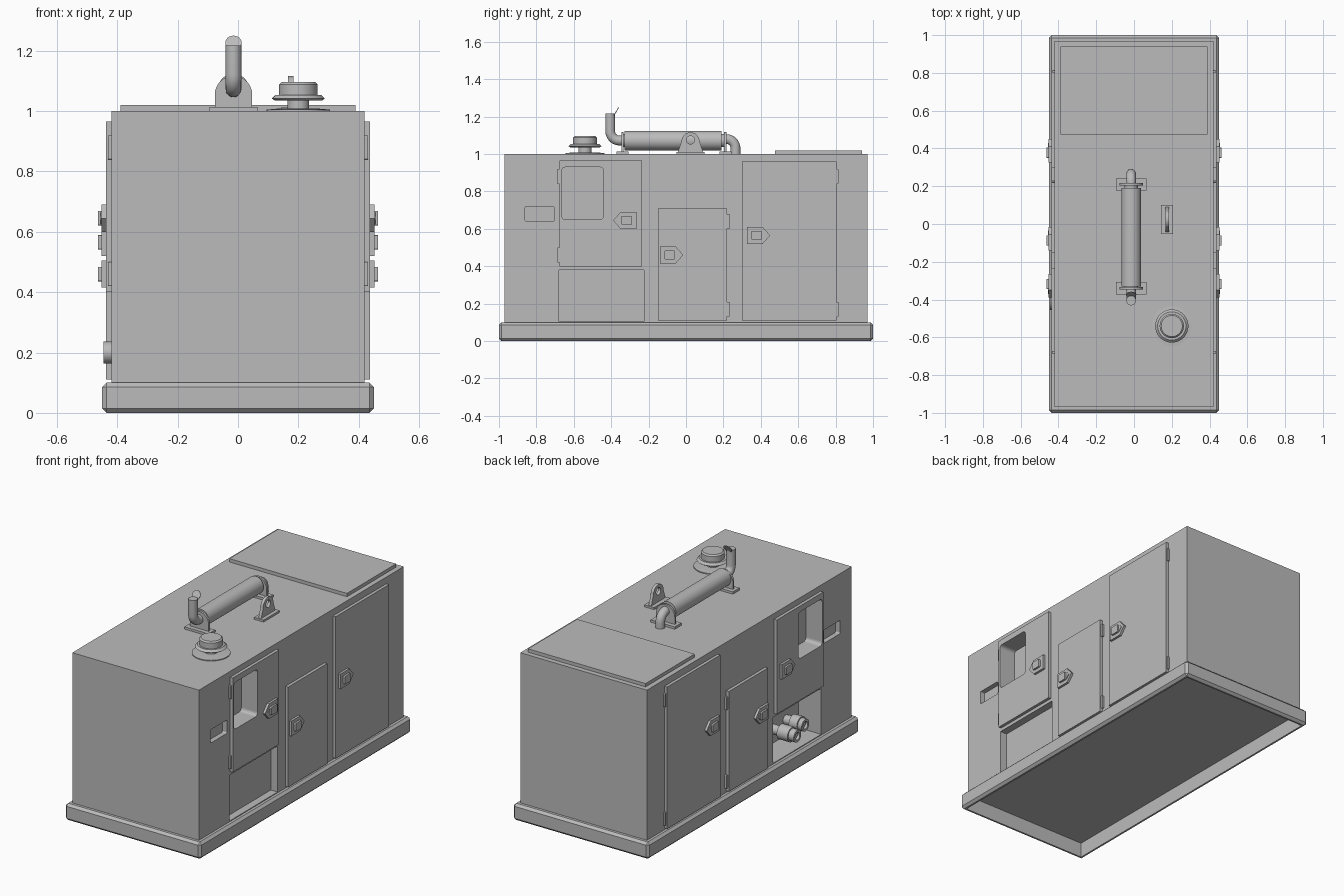
import bpy, bmesh, math
from mathutils import Vector, Matrix

old = bpy.data.objects.get("Cube")
if old:
    bpy.data.objects.remove(old)

grey = bpy.data.materials.new("plain grey")
grey.use_nodes = True
COLOUR = (0.5, 0.5, 0.5, 1)
grey.diffuse_color = COLOUR
grey.node_tree.nodes["Principled BSDF"].inputs["Base Color"].default_value = COLOUR


def finish(name, bm, smooth=False):
    bmesh.ops.recalc_face_normals(bm, faces=bm.faces)
    mesh = bpy.data.meshes.new(name)
    bm.to_mesh(mesh)
    bm.free()
    mesh.materials.append(grey)
    ob = bpy.data.objects.new(name, mesh)
    bpy.context.collection.objects.link(ob)
    if smooth:
        bpy.ops.object.select_all(action='DESELECT')
        ob.select_set(True)
        bpy.context.view_layer.objects.active = ob
        bpy.ops.object.shade_smooth_by_angle(angle=math.radians(35))
    return ob


def prism(name, outline, axis, lo, hi, smooth=False):
    """Extrude a 2D outline along an axis; outline uses the other two axes in order."""
    bm = bmesh.new()

    def place(p, d):
        c = list(p)
        c.insert("xyz".index(axis), d)
        return bm.verts.new(c)
    a = [place(p, lo) for p in outline]
    b = [place(p, hi) for p in outline]
    bm.faces.new(a)
    bm.faces.new(b)
    for i in range(len(a)):
        j = (i + 1) % len(a)
        bm.faces.new((a[i], a[j], b[j], b[i]))
    return finish(name, bm, smooth)


def rect(u0, u1, v0, v1, r=0):
    if not r:
        return [(u0, v0), (u1, v0), (u1, v1), (u0, v1)]
    pts = []
    for k, (u, v) in enumerate([(u1 - r, v1 - r), (u0 + r, v1 - r), (u0 + r, v0 + r), (u1 - r, v0 + r)]):
        for s in range(5):
            t = math.pi / 2 * (k + s / 4)
            pts.append((u + r * math.cos(t), v + r * math.sin(t)))
    return pts


def box(name, x0, x1, y0, y1, z0, z1, bevel=0):
    ob = prism(name, rect(x0, x1, y0, y1), 'z', z0, z1)
    if bevel:
        bm = bmesh.new()
        bm.from_mesh(ob.data)
        bmesh.ops.bevel(bm, geom=bm.edges[:], offset=bevel, segments=1, affect='EDGES')
        bm.to_mesh(ob.data)
        bm.free()
    return ob


def cut(target, cutter):
    mod = target.modifiers.new("cut", 'BOOLEAN')
    mod.operation = 'DIFFERENCE'
    mod.solver = 'EXACT'
    mod.object = cutter
    cutter.hide_render = True
    cutter.hide_viewport = False
    bpy.context.view_layer.objects.active = target
    bpy.ops.object.modifier_apply(modifier=mod.name)


def discard(ob):
    bpy.data.objects.remove(ob)


def lathe(name, profile, base, direction, n=32):
    """Revolve (radius, height) points about a line."""
    bm = bmesh.new()
    vs = [bm.verts.new((r, 0, h)) for r, h in profile]
    es = [bm.edges.new(p) for p in zip(vs, vs[1:])]
    bmesh.ops.spin(bm, geom=vs + es, axis=(0, 0, 1), cent=(0, 0, 0), angle=math.tau, steps=n)
    bmesh.ops.remove_doubles(bm, verts=bm.verts, dist=1e-5)
    turn = Vector((0, 0, 1)).rotation_difference(Vector(direction)).to_matrix().to_4x4()
    bm.transform(Matrix.Translation(base) @ turn)
    return finish(name, bm, True)


def pipe(name, centre, bend, radius, start, end, lead, tail):
    """Quarter bend in the yz plane with straight lead and tail, from angle start to end."""
    x, cy, cz = centre
    path = []
    sign = 1 if end > start else -1
    for i in range(9):
        t = start + (end - start) * i / 8
        path.append((Vector((x, cy + bend * math.cos(t), cz + bend * math.sin(t))),
                     Vector((0, -math.sin(t), math.cos(t))) * sign))
    path.insert(0, (path[0][0] - path[0][1] * lead, path[0][1]))
    path.append((path[-1][0] + path[-1][1] * tail, path[-1][1]))
    bm = bmesh.new()
    side = Vector((1, 0, 0))
    rings = []
    for p, d in path:
        up = d.cross(side)
        rings.append([bm.verts.new(p + radius * (side * math.cos(k * math.tau / 20) + up * math.sin(k * math.tau / 20)))
                      for k in range(20)])
    for a, b in zip(rings, rings[1:]):
        for k in range(20):
            bm.faces.new((a[k], a[k - 1], b[k - 1], b[k]))
    bm.faces.new(rings[0])
    bm.faces.new(rings[-1])
    return finish(name, bm, True)


def arch(centre, half, foot, mid, r):
    """Flat-bottomed outline with a round top."""
    arc = [(centre + r * math.cos(math.pi * i / 16), mid + r * math.sin(math.pi * i / 16)) for i in range(17)]
    return [(centre - half, foot), (centre + half, foot)] + arc


# Hollow skid base and the housing
base = box("skid_base", -0.45, 0.45, -1, 1, 0, 0.1, 0.014)
hollow = box("base_cutter", -0.425, 0.425, -0.975, 0.975, -0.1, 0.09)
cut(base, hollow)
discard(hollow)
body = box("housing", -0.42, 0.42, -0.97, 0.97, 0.095, 1)
box("roof_panel", -0.39, 0.39, 0.475, 0.94, 1, 1.02)

# Doors: y range, z range, hinge y, hinge heights, latch y, latch z, latch point direction
doors = [("window_door", -0.675, -0.235, 0.40, 0.965, -0.682, (0.88, 0.46), -0.265, 0.645, -1),
         ("middle_door", -0.15, 0.22, 0.11, 0.71, 0.227, (0.64, 0.17), -0.14, 0.46, 1),
         ("rear_door", 0.30, 0.805, 0.11, 0.96, 0.808, (0.88, 0.17), 0.325, 0.565, 1)]

for s, label in ((1, "left"), (-1, "right")):
    def slab(name, outline, lo, hi):
        return prism(label + "_" + name, outline, 'x', s * lo, s * hi)

    # Recesses in the housing wall
    depth = 0.375 if s > 0 else 0.27
    window = slab("window_cutter", rect(-0.665, -0.44, 0.65, 0.93, 0.02), 0.33, 0.5)
    for c in (slab("lower_cutter", rect(-0.68, -0.225, 0.105, 0.38), depth, 0.5),
              slab("vent_cutter", rect(-0.86, -0.705, 0.64, 0.72, 0.008), 0.39, 0.5)):
        cut(body, c)
        discard(c)
    cut(body, window)

    for name, y0, y1, z0, z1, hy, hzs, ly, lz, d in doors:
        door = slab(name, rect(y0, y1, z0, z1), 0.419, 0.438)
        if name == "window_door":
            cut(door, window)
        for hz in hzs:
            slab(name + "_hinge", rect(hy - 0.007, hy + 0.007, hz - 0.04, hz + 0.04, 0.004), 0.415, 0.431)
        # Pointed latch: plate, raised rim and handle
        plate = [(ly, lz - 0.045), (ly + d * 0.085, lz - 0.045), (ly + d * 0.125, lz),
                 (ly + d * 0.085, lz + 0.045), (ly, lz + 0.045)]
        slab(name + "_latch_plate", plate, 0.437, 0.452)
        a, b = sorted((ly + d * 0.025, ly + d * 0.08))
        slab(name + "_latch_handle", rect(a, b, lz - 0.024, lz + 0.024, 0.005), 0.451, 0.464)
        tip = [(ly + d * 0.083, lz - 0.022), (ly + d * 0.105, lz), (ly + d * 0.083, lz + 0.022)]
        slab(name + "_latch_tip", tip, 0.451, 0.456)
    discard(window)

# Connectors in the open right-hand recess
for name, y, out in (("front_connector", -0.56, 0.40), ("rear_connector", -0.42, 0.445)):
    L = out - 0.265
    lathe(name, [(0, 0), (0.028, 0), (0.028, L * 0.4), (0.044, L * 0.4), (0.044, L * 0.8),
                 (0.036, L * 0.8), (0.036, L), (0.022, L), (0.022, L - 0.015), (0, L - 0.015)],
          (-0.265, y, 0.2), (-1, 0, 0))

# Silencer with end pipes, saddles and rain flap
X = -0.015
lathe("silencer", [(0, 0), (0.035, 0), (0.035, 0.015), (0.052, 0.015), (0.052, 0.535), (0.035, 0.535),
                   (0.035, 0.55), (0, 0.55)], (X, -0.345, 1.072), (0, 1, 0))
pipe("rear_elbow", (X, 0.215, 1.03), 0.05, 0.026, math.pi / 2, 0, 0.03, 0.035)
pipe("exhaust_stack", (X, -0.355, 1.122), 0.05, 0.026, math.pi * 1.5, math.pi, 0.02, 0.095)
lathe("rain_flap", [(0, 0), (0.027, 0), (0.027, 0.004), (0, 0.004)], (X, -0.372, 1.225), (0, -0.85, 0.5), 24)
for y in (-0.34, 0.21):
    box("saddle_foot", X - 0.08, X + 0.08, y - 0.032, y + 0.032, 0.999, 1.014)
    prism("saddle_plate", arch(X, 0.062, 1.01, 1.055, 0.062), 'y', y - 0.006, y + 0.006, True)

# Lifting eye
box("eye_foot", 0.142, 0.206, -0.052, 0.1, 0.999, 1.012)
eye = prism("lifting_eye", arch(0.024, 0.068, 1.01, 1.068, 0.048), 'x', 0.166, 0.184)
hole = prism("eye_cutter", rect(0.002, 0.046, 1.053, 1.097, 0.0219), 'x', 0.1, 0.25)
cut(eye, hole)
discard(hole)

# Air intake cap
lathe("air_intake", [(0, 0), (0.105, 0), (0.105, 0.005), (0.06, 0.009), (0.036, 0.009), (0.036, 0.035), (0.078, 0.035),
                     (0.088, 0.042), (0.075, 0.054), (0.064, 0.054), (0.064, 0.088), (0.056, 0.096),
                     (0, 0.096)], (0.2, -0.54, 1), (0, 0, 1), 40)
